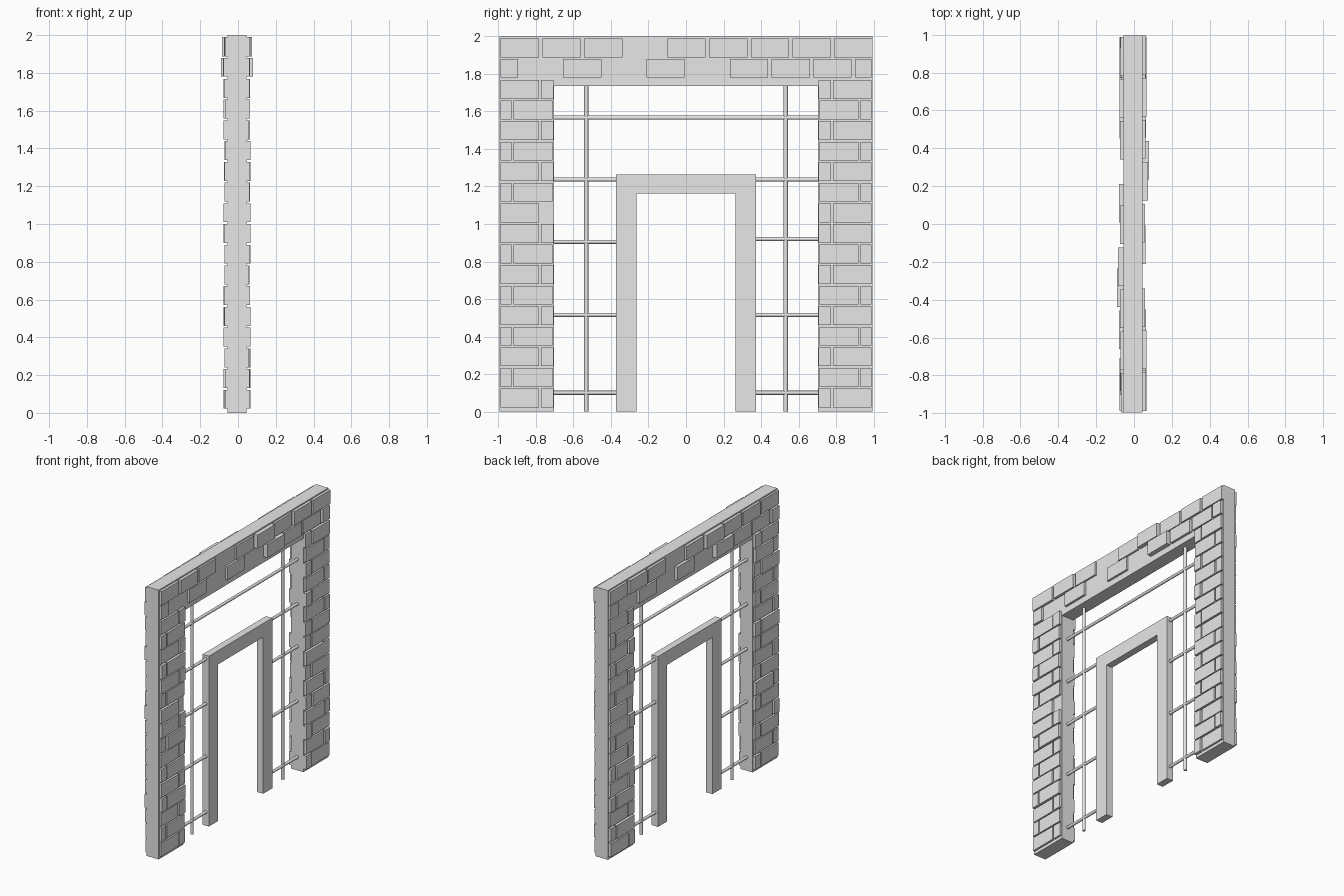
import bpy, bmesh, math, random
from mathutils import Matrix, Vector

random.seed(4)
cube = bpy.data.objects.get("Cube")
if cube:
    bpy.data.objects.remove(cube, do_unlink=True)

GREY = (0.8, 0.8, 0.8, 1)
stone = bpy.data.materials.new("stone grey")
stone.use_nodes = True
stone.diffuse_color = GREY
stone.node_tree.nodes["Principled BSDF"].inputs["Base Color"].default_value = GREY

MID = -0.005      # centre plane of the wall in x
HALF = 0.05       # half thickness of the wall core


def finish(name, bm):
    mesh = bpy.data.meshes.new(name)
    bm.to_mesh(mesh)
    bm.free()
    mesh.materials.append(stone)
    obj = bpy.data.objects.new(name, mesh)
    bpy.context.collection.objects.link(obj)
    return obj


def add_box(bm, x0, x1, y0, y1, z0, z1):
    size = Matrix.Diagonal((x1 - x0, y1 - y0, z1 - z0, 1))
    centre = Matrix.Translation(((x0 + x1) / 2, (y0 + y1) / 2, (z0 + z1) / 2))
    bmesh.ops.create_cube(bm, size=1, matrix=centre @ size)


def arch(name, outer, inner, top, inner_top, half):
    """Extruded upside-down U: two legs joined by a top beam."""
    bm = bmesh.new()
    profile = [(-outer, 0), (-outer, top), (outer, top), (outer, 0),
               (inner, 0), (inner, inner_top), (-inner, inner_top), (-inner, 0)]
    face = bm.faces.new([bm.verts.new((MID - half, y, z)) for y, z in profile])
    grown = bmesh.ops.extrude_face_region(bm, geom=[face])
    verts = [v for v in grown["geom"] if isinstance(v, bmesh.types.BMVert)]
    bmesh.ops.translate(bm, verts=verts, vec=(2 * half, 0, 0))
    bmesh.ops.recalc_face_normals(bm, faces=bm.faces)
    return finish(name, bm)


def bar(name, start, end, radius=0.011):
    a, b = Vector((MID, *start)), Vector((MID, *end))
    turn = (b - a).to_track_quat("Z", "Y").to_matrix().to_4x4()
    bm = bmesh.new()
    bmesh.ops.create_cone(bm, cap_ends=True, segments=12, radius1=radius, radius2=radius,
                          depth=(b - a).length, matrix=Matrix.Translation((a + b) / 2) @ turn)
    obj = finish(name, bm)
    bpy.ops.object.select_all(action="DESELECT")
    obj.select_set(True)
    bpy.context.view_layer.objects.active = obj
    bpy.ops.object.shade_smooth_by_angle(angle=math.radians(40))


# Wall and inner door frame
arch("wall", 0.995, 0.703, 2.0, 1.735, HALF)
arch("door_frame", 0.372, 0.265, 1.265, 1.163, 0.026)

# Glazing bars
bar("top_bar", (-0.72, 1.567), (0.72, 1.567))
for side, label in ((-1, "right"), (1, "left")):
    bar(label + "_upright_bar", (side * 0.532, 0), (side * 0.532, 1.75))
    for i, z in enumerate((0.1, 0.515, 0.92 if side > 0 else 0.905, 1.237)):
        bar(f"{label}_cross_bar_{i + 1}", (side * 0.36, z), (side * 0.72, z))


def brick_face(name, turn):
    """All raised bricks of one wall face; turn = -1 gives the opposite face."""
    bm = bmesh.new()

    def brick(y0, y1, z0, z1, proud):
        xs = sorted((MID + turn * (HALF - 0.01), MID + turn * (HALF + proud)))
        ys = sorted((turn * y0, turn * y1))
        add_box(bm, *xs, *ys, z0, z1)

    # Pillar courses: long and short bricks swap places each course
    for side in (-1, 1):
        for row in range(16):
            z = 0.022 + 0.1097 * row
            long_outside = row % 2 == (1 if row > 8 else 0)
            spans = ((0.785, 0.988), (0.707, 0.774)) if long_outside else ((0.93, 0.988), (0.712, 0.919))
            for y0, y1 in spans:
                if not (side < 0 and row == 9 and y0 < 0.71):
                    brick(side * y0, side * y1, z, z + 0.1, random.uniform(0.013, 0.022))

    # Lintel courses, leaving the bare patches
    for i in range(9):
        if i != 3:
            y = -0.988 + 0.2223 * i
            brick(y, y + 0.204, 1.888, 1.99, 0.03 if i == 5 else random.uniform(0.013, 0.022))
    for i in range(10):
        if i not in (1, 3, 5):
            y = -1.1 + 0.2223 * i
            brick(max(y, -0.988), min(y + 0.204, 0.988), 1.78, 1.88,
                  0.034 if i == 6 else random.uniform(0.014, 0.024))
    finish(name, bm)


brick_face("left_face_bricks", 1)
brick_face("right_face_bricks", -1)
